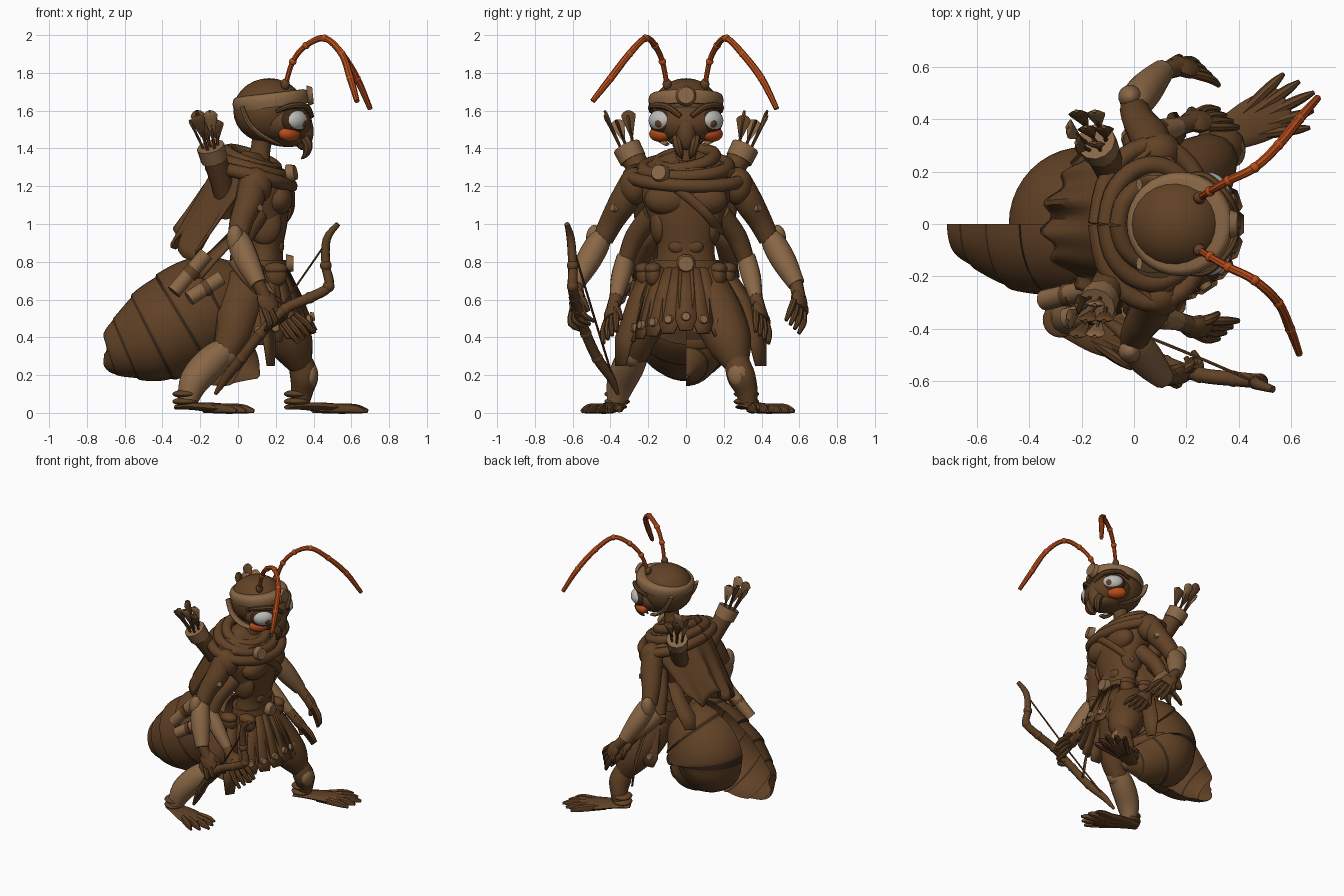
import bpy, bmesh, math
from mathutils import Vector, Matrix

if "Cube" in bpy.data.objects:
    bpy.data.objects.remove(bpy.data.objects["Cube"])


def material(name, rgb):
    m = bpy.data.materials.new(name)
    m.use_nodes = True
    m.diffuse_color = (*rgb, 1)
    b = m.node_tree.nodes["Principled BSDF"]
    b.inputs["Base Color"].default_value = (*rgb, 1)
    b.inputs["Roughness"].default_value = 0.8
    return m


BROWN = material("chitin brown", (0.12, 0.054, 0.019))
TAN = material("worn leather tan", (0.25, 0.135, 0.06))
ORANGE = material("burnt orange", (0.47, 0.072, 0.01))
WHITE = material("eye grey", (0.5, 0.5, 0.48))
DARK = material("seam dark brown", (0.045, 0.022, 0.01))


def finish(name, bm, mats):
    bmesh.ops.recalc_face_normals(bm, faces=bm.faces)
    me = bpy.data.meshes.new(name)
    bm.to_mesh(me)
    bm.free()
    for m in mats:
        me.materials.append(m)
    ob = bpy.data.objects.new(name, me)
    bpy.context.scene.collection.objects.link(ob)
    return ob


def spline(pts, steps):
    """Smooth curve through tuples of any length."""
    P = [Vector(p) for p in pts]
    out = []
    for i in range(len(P) - 1):
        a, b, c, d = P[max(i - 1, 0)], P[i], P[i + 1], P[min(i + 2, len(P) - 1)]
        for k in range(steps):
            t = k / steps
            out.append(b + (c - a) * (t / 2) + (a * 2 - b * 5 + c * 4 - d) * (t * t / 2)
                       + (b * 3 - a - c * 3 + d) * (t ** 3 / 2))
    return out + [P[-1]]


def tube(name, pts, mat, sides=12, steps=4, flat=1.0, side=None, arc=(0, 2 * math.pi), bands=0):
    """Loft along (x, y, z, radius) points; flat squashes across, bands adds stepped segments."""
    S = spline(pts, steps)
    C = [Vector(s[:3]) for s in S]
    R = [max(s[3], 0.002) for s in S]
    span = (C[-1] - C[0]).normalized()
    ref = Vector(side) if side else min((Vector(a) for a in ((1, 0, 0), (0, 1, 0), (0, 0, 1))),
                                        key=lambda a: abs(a.dot(span)))
    full = arc[1] - arc[0] > 6.28
    n = sides if full else sides + 1
    bm = bmesh.new()
    rings = []
    for i, c in enumerate(C):
        t = (C[min(i + 1, len(C) - 1)] - C[max(i - 1, 0)]).normalized()
        u = (ref - t * ref.dot(t)).normalized()
        ref = u
        v = t.cross(u)
        r = R[i] * (1 + 0.045 * ((i % bands) / bands) if bands else 1)
        angs = [arc[0] + (arc[1] - arc[0]) * k / sides for k in range(n)]
        rings.append([bm.verts.new(c + u * (r * math.cos(a)) + v * (r * flat * math.sin(a))) for a in angs])
    for i, (a, b) in enumerate(zip(rings, rings[1:])):
        for k in range(sides):
            f = bm.faces.new((a[k], a[(k + 1) % n], b[(k + 1) % n], b[k]))
            if bands and i % bands == bands - 1:
                f.material_index = 1
    if full:
        bm.faces.new(rings[0])
        bm.faces.new(rings[-1])
    return finish(name, bm, [mat, DARK])


def blob(name, loc, size, mat, rot=(0, 0, 0)):
    bm = bmesh.new()
    bmesh.ops.create_uvsphere(bm, u_segments=24, v_segments=14, radius=1)
    ob = finish(name, bm, [mat])
    ob.location, ob.scale, ob.rotation_euler = loc, size, rot


def disc(name, loc, normal, r, mat, depth=0.025):
    bm = bmesh.new()
    bmesh.ops.create_cone(bm, cap_ends=True, segments=20, radius1=r, radius2=r * 0.8, depth=depth)
    ob = finish(name, bm, [mat])
    ob.rotation_euler = Vector(normal).to_track_quat("Z", "Y").to_euler()
    ob.location = loc


def strip(name, rows, width, mat, out):
    """Hanging cloth strip with a pointed end, following the row points."""
    bm = bmesh.new()
    across = Vector(out).cross((0, 0, 1)).normalized()
    prev = None
    for i, p in enumerate(rows):
        w = across * width * (0.35 if i == len(rows) - 1 else 0.4 + 0.1 * i)
        cur = [bm.verts.new(Vector(p) - w), bm.verts.new(Vector(p) + w)]
        if prev:
            bm.faces.new((prev[0], prev[1], cur[1], cur[0]))
        prev = cur
    finish(name, bm, [mat]).modifiers.new("thickness", "SOLIDIFY").thickness = 0.014


# Abdomen: two half shells, the right one stretched back, the left one curled under
HALF = (-math.pi / 2, math.pi / 2)
tube("abdomen_right", [(.02, 0, .66, .16), (-.13, 0, .59, .26), (-.3, 0, .485, .27), (-.46, 0, .395, .24),
     (-.6, 0, .335, .165), (-.68, 0, .3, .1), (-.71, 0, .3, .01)], BROWN, 20, 12, side=(0, -1, 0), arc=HALF, bands=12)
tube("abdomen_left", [(.02, 0, .66, .16), (-.1, 0, .57, .255), (-.19, 0, .43, .28), (-.1, 0, .32, .19),
     (.03, 0, .25, .11), (.11, 0, .19, .01)], BROWN, 20, 12, side=(0, 1, 0), arc=HALF, bands=12)

# Torso and muscles
tube("torso", [(.12, 0, .62, .15), (.13, 0, .75, .165), (.14, 0, .88, .15), (.14, 0, 1.02, .19),
     (.12, 0, 1.17, .24), (.11, 0, 1.28, .2), (.11, 0, 1.34, .08)], BROWN, 24, 4, 0.66, (0, 1, 0))
tube("neck", [(.1, 0, 1.28, .075), (.12, 0, 1.4, .052), (.14, 0, 1.52, .065)], BROWN)
for s in (-1, 1):
    blob("pectoral", (.21, s * .1, 1.13), (.08, .12, .085), BROWN)
    for z in (.88, .95, 1.02):
        blob("abdominal", (.215, s * .045, z), (.03, .048, .038), BROWN)
    blob("flank", (.14, s * .14, 1.0), (.09, .05, .11), BROWN)

# Head, cap and band
blob("cap", (.165, 0, 1.6), (.19, .182, .172), BROWN)
blob("face", (.24, 0, 1.54), (.152, .185, .12), BROWN)
blob("jaw", (.23, 0, 1.465), (.13, .11, .055), BROWN, (0, .15, 0))
blob("snout", (.345, 0, 1.49), (.055, .055, .1), BROWN)
band = tube("head_band", [(0, 0, -.038, .198), (0, 0, 0, .205), (0, 0, .03, .195), (0, 0, .038, .175)],
            TAN, 32, 2, 0.97, (1, 0, 0))
band.location, band.rotation_euler = (.175, 0, 1.655), (0, -.12, 0)
disc("brow_medallion", (.382, 0, 1.68), (1, 0, .1), .055, TAN, .03)
for s in (-1, 1):
    tube("cheek_strap", [(.02, s * .15, 1.62, .025), (.06, s * .16, 1.53, .026), (.13, s * .15, 1.465, .026),
         (.22, s * .1, 1.42, .015)], TAN, 8, flat=.5, side=(0, 1, 0))
    blob("eye_socket", (.296, s * .126, 1.545), (.052, .086, .07), DARK, (0, 0, s * .8))
    blob("eye", (.306, s * .136, 1.548), (.05, .073, .055), WHITE, (0, 0, s * .8))
    blob("iris", (.342, s * .143, 1.54), (.018, .03, .03), BROWN, (0, 0, s * .6))
    blob("cheek", (.273, s * .138, 1.477), (.045, .068, .042), ORANGE, (0, 0, s * .8))
    tube("brow", [(.2, s * .185, 1.595, .01), (.28, s * .18, 1.625, .016), (.36, s * .1, 1.62, .018),
         (.39, s * .03, 1.57, .014)], BROWN, 8)
    tube("mandible", [(.35, s * .05, 1.46, .026), (.37, s * .045, 1.42, .026), (.36, s * .03, 1.37, .018),
         (.335, s * .02, 1.345, .004)], BROWN, 8)
    # Antennae with joint knuckles
    end = (.7, .48, 1.61) if s > 0 else (.63, -.495, 1.65)
    path = [(.25, s * .1, 1.73, .013), (.29, s * .125, 1.86, .014), (.36, s * .165, 1.945, .016),
            (.46, s * .215, 1.983, .017), (.55, s * .3, 1.9, .018), ((end[0] + .56) / 2, s * .4, 1.77, .019),
            (*end, .014)]
    tube("antenna", path, ORANGE, 8)
    blob("antenna_base", (.25, s * .1, 1.74), (.024, .024, .03), BROWN)
    for p in path[1:-1]:
        blob("antenna_joint", p[:3], (.02, .02, .02), ORANGE)

# Collar folds, lower at the front, and cape
tube("collar", [(.08, 0, 1.23, .27), (.07, 0, 1.28, .28), (.07, 0, 1.325, .2), (.08, 0, 1.38, .08)],
     BROWN, 28, 4, .58, (0, 1, 0))
for i, (w, z) in enumerate(((.3, 1.25), (.225, 1.3), (.15, 1.34))):
    ring = [(.07 + (.7 + .08 * i) * w * math.cos(a), w * math.sin(a), z - .05 * math.cos(a + .35 * i - .2), .036)
            for a in [math.pi + math.tau * k / 12 for k in range(13)]]
    tube("collar_fold", ring, BROWN, 10, 3)
bm = bmesh.new()
N, M = 28, 12
grid = []
for j in range(M + 1):
    v = j / M
    row = []
    for i in range(N + 1):
        u = 2 * i / N - 1
        drop = .42 + .05 * math.cos(u * 9) - .05 * u
        row.append(bm.verts.new((-.11 - .23 * v + (.2 - .06 * v) * u * u + .022 * v * math.sin(u * 14),
                                 u * (.31 - .06 * v), 1.34 - drop * v - .05 * u * u)))
    grid.append(row)
for a, b in zip(grid, grid[1:]):
    for i in range(N):
        bm.faces.new((a[i], a[i + 1], b[i + 1], b[i]))
finish("cape", bm, [BROWN]).modifiers.new("thickness", "SOLIDIFY").thickness = .015
disc("cape_clasp", (.285, -.14, 1.27), (1, -.3, .2), .05, TAN, .04)
tube("chest_strap", [(.26, -.14, 1.25, .025), (.29, 0, 1.15, .025), (.27, .12, 1.04, .025),
     (.16, .18, .95, .025)], BROWN, 8, flat=.5, side=(0, 0, 1))

# Quivers and arrows
for s in (-1, 1):
    tube("quiver", [(-.06, s * .1, 1.05, .05), (-.08, s * .19, 1.2, .06), (-.135, s * .3, 1.38, .065)], BROWN)
    tube("quiver_rim", [(-.125, s * .28, 1.34, .072), (-.145, s * .315, 1.41, .075)], TAN, steps=1)
    for k in range(7):
        a = k * math.tau / 6
        q = .035 if k < 6 else 0
        dx, dy = q * math.cos(a), q * math.sin(a)
        base = Vector((-.14 + dx, s * .305 + dy, 1.38))
        tip = Vector((-.185 + 2 * dx, s * .37 + 2 * dy, 1.55 + .025 * (k % 3)))
        mid = base.lerp(tip, .35)
        tube("arrow", [(*base, .008), (*tip, .008)], BROWN, 6, 1)
        tube("fletching", [(*mid, .006), (*mid.lerp(tip, .5), .026), (*mid.lerp(tip, .85), .038), (*tip, .012)],
             TAN if k % 2 else BROWN, 6, 2, .3)


def hand(wrist, where, aim, curl, s):
    """Wrist, palm, four fingers and a thumb."""
    c, d = Vector(where), Vector(aim).normalized()
    up = Vector((.4, s * .7, .3))
    across = d.cross(up).normalized()
    up = across.cross(d).normalized()
    tube("wrist", [(*wrist, .036), (*c, .036)], BROWN, 10, 1)
    tube("palm", [(*(c - d * .05), .035), (*c, .057), (*(c + d * .06), .05)], BROWN, 10, side=across, flat=.6)
    for k in range(4):
        o = across * (.028 * (k - 1.5))
        a, b = c + d * .04 + o, c + d * .12 + o * 1.4
        e = b + (d * (1 - curl) - up * curl) * .085
        tube("finger", [(*a, .018), (*b, .018), (*e, .01)], BROWN, 8, 3)
    t = c - across * .06
    tube("thumb", [(*(c - across * .02), .022), (*(t + d * .04), .019), (*(t + d * .09 - up * .03), .011)], BROWN, 8)


# Two pairs of arms
for s in (-1, 1):
    blob("shoulder", (.09, s * .275, 1.2), (.09, .08, .1), BROWN)
    tube("upper_arm", [(.08, s * .27, 1.23, .075), (.06, s * .33, 1.12, .076), (.02, s * .39, 1.02, .064),
         (0, s * .44, .92, .055)], BROWN)
    tube("bracer", [(0, s * .44, .95, .045), (.01, s * .465, .9, .064), (.05, s * .52, .8, .066),
         (.11, s * .585, .68, .045)], TAN)
    blob("elbow_guard", (-.015, s * .485, .92), (.045, .045, .075), TAN)
    disc("arm_spot", (.1, s * .365, 1.08), (.6, s * .8, .2), .022, TAN, .06)
    tube("lower_upper_arm", [(.1, s * .18, 1.05, .06), (.03, s * .27, .93, .055), (0, s * .32, .8, .045)], BROWN)
    tube("lower_bracer", [(-.01, s * .32, .82, .05), (.07, s * .345, .72, .052), (.17, s * .37, .61, .035)], TAN)
    hand((.15, s * .365, .63), (.23, s * .39, .54), (.7, s * .12, -.7), .15, s)
hand((.1, .58, .7), (.18, .6, .6), (.6, -.1, -.7), .25, 1)
hand((.1, -.58, .7), (.15, -.575, .6), (.4, 0, -.7), .8, -1)

# Legs and feet
tube("left_thigh", [(.13, .1, .68, .12), (.2, .17, .52, .135), (.28, .23, .37, .12), (.33, .27, .25, .065)], BROWN)
tube("left_shin", [(.32, .26, .3, .06), (.35, .29, .2, .075), (.34, .32, .12, .06), (.33, .33, .04, .045)], BROWN)
blob("left_knee_guard", (.385, .28, .2), (.04, .06, .065), TAN)
tube("right_thigh", [(.06, -.1, .68, .13), (0, -.2, .52, .12), (-.03, -.25, .4, .095), (-.08, -.27, .3, .07)], BROWN)
tube("right_shin", [(-.03, -.26, .36, .06), (-.13, -.29, .28, .085), (-.23, -.34, .17, .08),
     (-.27, -.37, .05, .05)], TAN)
blob("right_knee_guard", (-.07, -.28, .31), (.07, .06, .07), TAN)
for name, heel, turn, size in (("left", (.31, .32), .45, 1.1), ("right", (-.28, -.365), -.28, 1)):
    M3 = Matrix.Translation((*heel, 0)) @ Matrix.Rotation(turn, 4, "Z")
    for z in (.06, .1):
        blob(name + "_ankle_wrap", (*heel, z), (.068, .068, .022), BROWN)
    tube(name + "_foot", [(*(M3 @ Vector((x * size, 0, z))), r) for x, z, r in
         ((-.05, .03, .04), (.04, .035, .065), (.15, .028, .088), (.25, .02, .085), (.28, .02, .06))],
         BROWN, side=(0, 1, 0), flat=.3)
    for k in range(5):
        a = (k - 2) * .16
        length = (.38 - .025 * abs(k - 2)) * size
        tube(name + "_toe", [(*(M3 @ Vector((d * math.cos(a), d * math.sin(a), z))), r) for d, z, r in
             ((.12, .025, .025), (length * .8, .022, .026), (length, .01, .01))], BROWN, 8, flat=.8)

# Belt, skirt strips and pouches
tube("belt", [(.13, 0, .74, .185), (.13, 0, .81, .175)], BROWN, 28, 1, .72, (0, 1, 0))
disc("belt_medallion", (.275, 0, .79), (1, 0, 0), .05, TAN, .04)
for k in range(-5, 6):
    a = k * .33
    c, q = math.cos(a), math.sin(a)
    low = .44 - .015 * abs(k)
    strip("skirt_strip", [(.13 + .13 * c, .175 * q, .77), (.13 + .2 * c, .23 * q, .63),
          (.13 + .26 * c, .28 * q, low + .06), (.13 + .29 * c, .3 * q, low)], .095, BROWN, (c, q, 0))
    disc("strip_stud", (.13 + .265 * c, .285 * q, low + .07), (c, q, .2), .026, TAN, .02)
for s, y in ((-1, .35), (1, .4)):
    strip("long_sash", [(.1, s * .2, .78), (.14, s * (y - .08), .6), (.17, s * (y - .02), .4), (.18, s * y, .25)],
          .09, BROWN, (.8, s * .5, 0))
    strip("rear_sash", [(-.0, s * .15, .98), (-.08, s * .2, .89), (-.17, s * .23, .8), (-.22, s * .26, .72)],
          .1, BROWN, (-.7, s * .7, 0))
    for x, w in ((.2, .17), (.08, .22)):
        blob("pouch", (x, s * w, .73), (.06, .045, .065), BROWN)
        blob("pouch_flap", (x, s * w * 1.02, .762), (.062, .046, .035), BROWN)
for x, y, z, rise in ((-.25, -.27, .74, .1), (-.17, -.34, .66, .055)):
    tube("scroll", [(x - .09, y - .02, z - rise, .04), (x + .08, y + .02, z + rise, .04)], TAN, 14, 1)
    tube("scroll_tie", [(x - .01, y, z - rise * .1, .045), (x + .02, y, z + rise * .2, .045)], BROWN, 14, 1)

# Bow and string
bow = [(.53, -.63, 1.0, .014), (.47, -.61, .92, .022), (.465, -.6, .78, .024), (.48, -.6, .67, .027),
       (.38, -.59, .61, .028), (.25, -.575, .55, .028), (.12, -.53, .42, .028), (.02, -.47, .29, .028),
       (-.06, -.4, .19, .024), (-.12, -.36, .1, .01)]
tube("bow", bow, BROWN, 10)
tube("bow_string", [(.48, -.61, .92, .006), (.2, -.49, .52, .006), (-.1, -.37, .13, .006)], BROWN, 6)
for p in bow[2:-2]:
    blob("bow_knot", p[:3], (.031, .031, .031), BROWN)

bpy.ops.object.select_all(action="DESELECT")
for ob in bpy.context.scene.objects:
    if ob.type == "MESH":
        ob.select_set(True)
        bpy.context.view_layer.objects.active = ob
bpy.ops.object.shade_smooth_by_angle(angle=math.radians(40))
